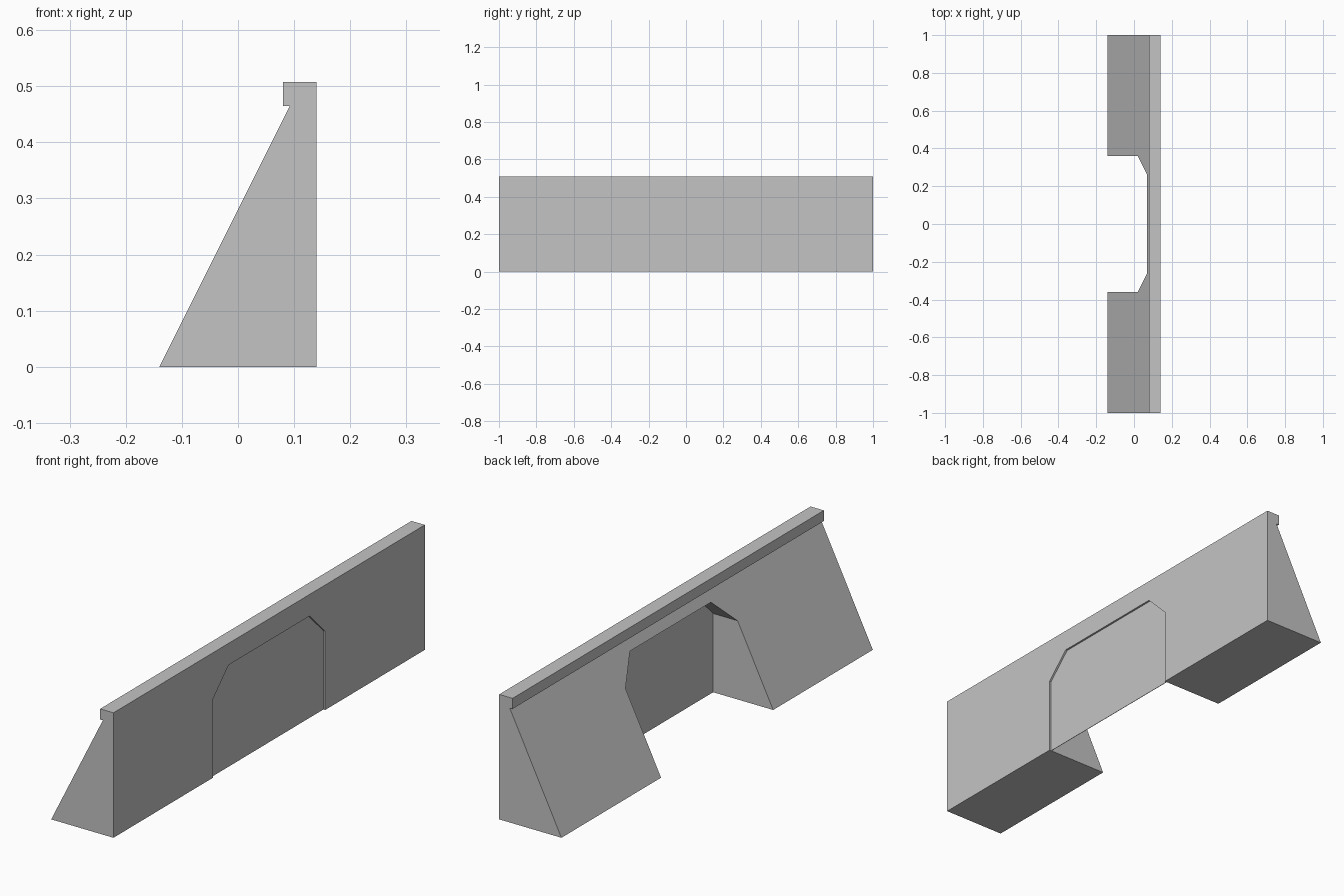
import bpy, bmesh
from mathutils import Vector

cube = bpy.data.objects.get("Cube")
if cube:
    bpy.data.objects.remove(cube, do_unlink=True)

grey = bpy.data.materials.new("concrete_grey")
grey.use_nodes = True
colour = (0.55, 0.55, 0.55, 1)
grey.diffuse_color = colour
grey.node_tree.nodes["Principled BSDF"].inputs["Base Color"].default_value = colour


def prism(name, points, offset):
    """Extrude a flat outline along an offset into a closed solid."""
    bm = bmesh.new()
    face = bm.faces.new([bm.verts.new(p) for p in points])
    moved = bmesh.ops.extrude_face_region(bm, geom=[face], use_keep_orig=True)["geom"]
    verts = [v for v in moved if isinstance(v, bmesh.types.BMVert)]
    bmesh.ops.translate(bm, verts=verts, vec=Vector(offset))
    bmesh.ops.recalc_face_normals(bm, faces=bm.faces)
    mesh = bpy.data.meshes.new(name)
    bm.to_mesh(mesh)
    bm.free()
    mesh.materials.append(grey)
    obj = bpy.data.objects.new(name, mesh)
    bpy.context.collection.objects.link(obj)
    return obj


FRONT = 0.14    # flat wall plane
PANEL = 0.132   # slightly recessed panel plane

# Sloped barrier with a small coping along the top
profile = [(-FRONT, 0), (FRONT, 0), (FRONT, 0.508), (0.08, 0.508), (0.08, 0.465), (0.0925, 0.465)]
barrier = prism("barrier_wall", [(x, -1, z) for x, z in profile], (0, 2, 0))


# Chamfered archway outline, shared by the opening and its panel
def arch(x, bottom):
    half = [(0.36, bottom), (0.36, 0.32), (0.26, 0.42)]
    outline = half + [(-y, z) for y, z in reversed(half)]
    return [(x, y, z) for y, z in outline]


# Cut the archway through the wall
cutter = prism("arch_cutter", arch(-0.3, -0.1), (0.6, 0, 0))
cutter.hide_render = True
cut = barrier.modifiers.new("archway", "BOOLEAN")
cut.operation = "DIFFERENCE"
cut.solver = "EXACT"
cut.object = cutter
bpy.context.view_layer.objects.active = barrier
bpy.ops.object.modifier_apply(modifier=cut.name)
bpy.data.objects.remove(cutter, do_unlink=True)

# Thin panel closing the archway
prism("arch_panel", arch(PANEL, 0), (-0.002, 0, 0))
